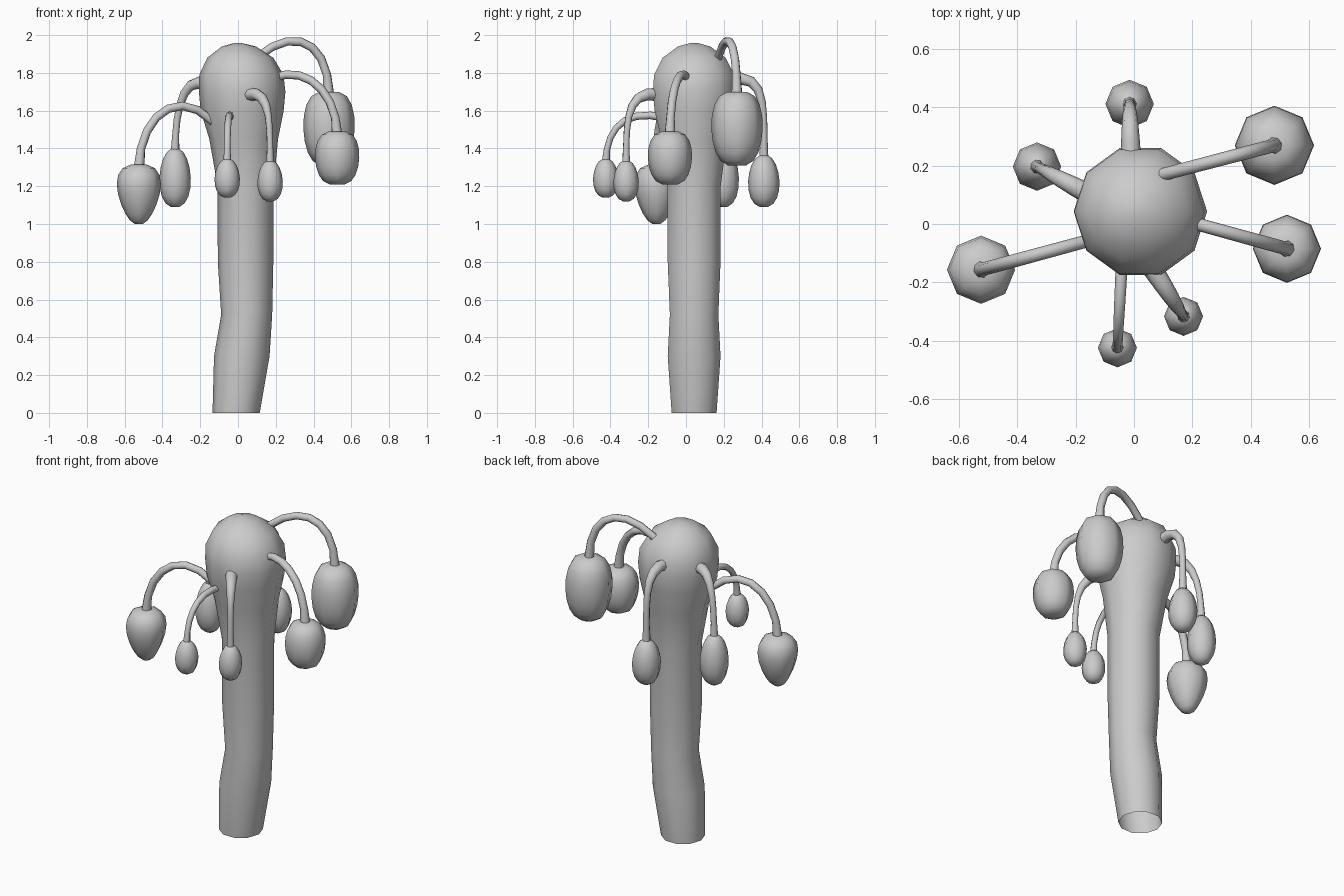
import bpy, bmesh
from math import sin, cos, pi, tau
from mathutils import Vector

if "Cube" in bpy.data.objects:
    bpy.data.objects.remove(bpy.data.objects["Cube"])


def loft(name, rings, close_start=False, close_end=False):
    """Skin a list of vertex rings, smooth shaded."""
    bm = bmesh.new()
    vs = [[bm.verts.new(p) for p in r] for r in rings]
    n = len(vs[0])
    for a, b in zip(vs, vs[1:]):
        for i in range(n):
            j = (i + 1) % n
            bm.faces.new((a[i], a[j], b[j], b[i]))
    if close_start:
        bm.faces.new(vs[0])
    if close_end:
        bm.faces.new(vs[-1])
    bmesh.ops.recalc_face_normals(bm, faces=bm.faces)
    for f in bm.faces:
        f.smooth = True
    me = bpy.data.meshes.new(name)
    bm.to_mesh(me)
    bm.free()
    bpy.context.collection.objects.link(bpy.data.objects.new(name, me))


def ring(c, r, n, u=Vector((1, 0, 0)), v=Vector((0, 1, 0))):
    return [c + (u * cos(tau * i / n) + v * sin(tau * i / n)) * r for i in range(n)]


def stalk(name, start, end, reach, lift, rise, thick, thin, steps=7):
    """Tube on a Bezier arc that leaves the head outward and drops onto the pod."""
    out = Vector((end.x - start.x, end.y - start.y, 0))
    c1 = start + out * reach + Vector((0, 0, lift))
    c2 = end + Vector((0, 0, rise))
    side = Vector((-out.y, out.x, 0)).normalized()
    rings = []
    for k in range(steps + 1):
        t = k / steps
        s = 1 - t
        p = start * s**3 + c1 * (3 * s * s * t) + c2 * (3 * s * t * t) + end * t**3
        d = ((c1 - start) * s * s + (c2 - c1) * (2 * s * t) + (end - c2) * t * t).normalized()
        r = thick + (thin - thick) * min(1, t * 1.6)
        rings.append(ring(p, r * (1.3 if k == steps else 1), 8, side, d.cross(side)))
    loft(name, rings)


def pod(name, x, y, bottom, top, radius, fullness, skew, steps=8):
    """Eight-sided pod; fullness squares the outline, skew widens the top."""
    prof = []
    for k in range(steps + 1):
        a = pi * (0.06 + 0.88 * k / steps)
        prof.append((cos(0.06 * pi) - cos(a), sin(a)**fullness * (1 - skew * cos(a))))
    widest = max(w for h, w in prof)
    tall = prof[-1][0]
    loft(name, [ring(Vector((x, y, bottom + (top - bottom) * h / tall)), radius * w / widest, 8)
                for h, w in prof], True, True)


# trunk with a swollen head: x, z, radius
trunk = [(-.01, 0, .125), (.02, .3, .147), (.046, .52, .135), (.04, .8, .147), (.04, 1.2, .148),
         (.03, 1.45, .182), (.022, 1.6, .22), (.022, 1.7, .229), (.018, 1.79, .223),
         (.012, 1.88, .175), (.005, 1.94, .09), (0, 1.958, .02)]
loft("trunk", [ring(Vector((x, .043, z)), r, 10) for x, z, r in trunk], close_end=True)

# outline styles: fullness, skew
EGG, BARREL, TAPER = (.85, -.08), (.6, .05), (.75, .33)


def fruit(key, x, y, bottom, top, radius, style, start, reach, lift, rise, thick=.022, thin=.023):
    stalk(key + "_stalk", Vector(start), Vector((x, y, top - .025)), reach, lift, rise, thick, thin)
    pod(key + "_pod", x, y, bottom, top, radius, *style)


# hanging fruits
fruit("upper_right", .482, .27, 1.31, 1.7, .136, BARREL, (.1, .17, 1.88), .5, .17, .3)
fruit("right", .525, -.085, 1.21, 1.49, .117, BARREL, (.18, .01, 1.77), .5, .08, .24)
fruit("front_right", .17, -.317, 1.12, 1.335, .067, EGG, (.055, -.14, 1.685), 1, .03, .24, .036, .017)
fruit("front", -.057, -.425, 1.14, 1.345, .067, EGG, (-.04, -.1, 1.56), .7, .06, .18, .021, .017)
fruit("left", -.525, -.157, 1.0, 1.315, .117, TAPER, (-.13, -.05, 1.54), .5, .2, .27)
fruit("back_left", -.333, .197, 1.09, 1.4, .083, EGG, (-.15, .1, 1.735), .8, .07, .22, .036, .019)
fruit("back", -.015, .412, 1.09, 1.365, .083, EGG, (-.01, .2, 1.76), 1.1, .06, .29, .036, .019)
